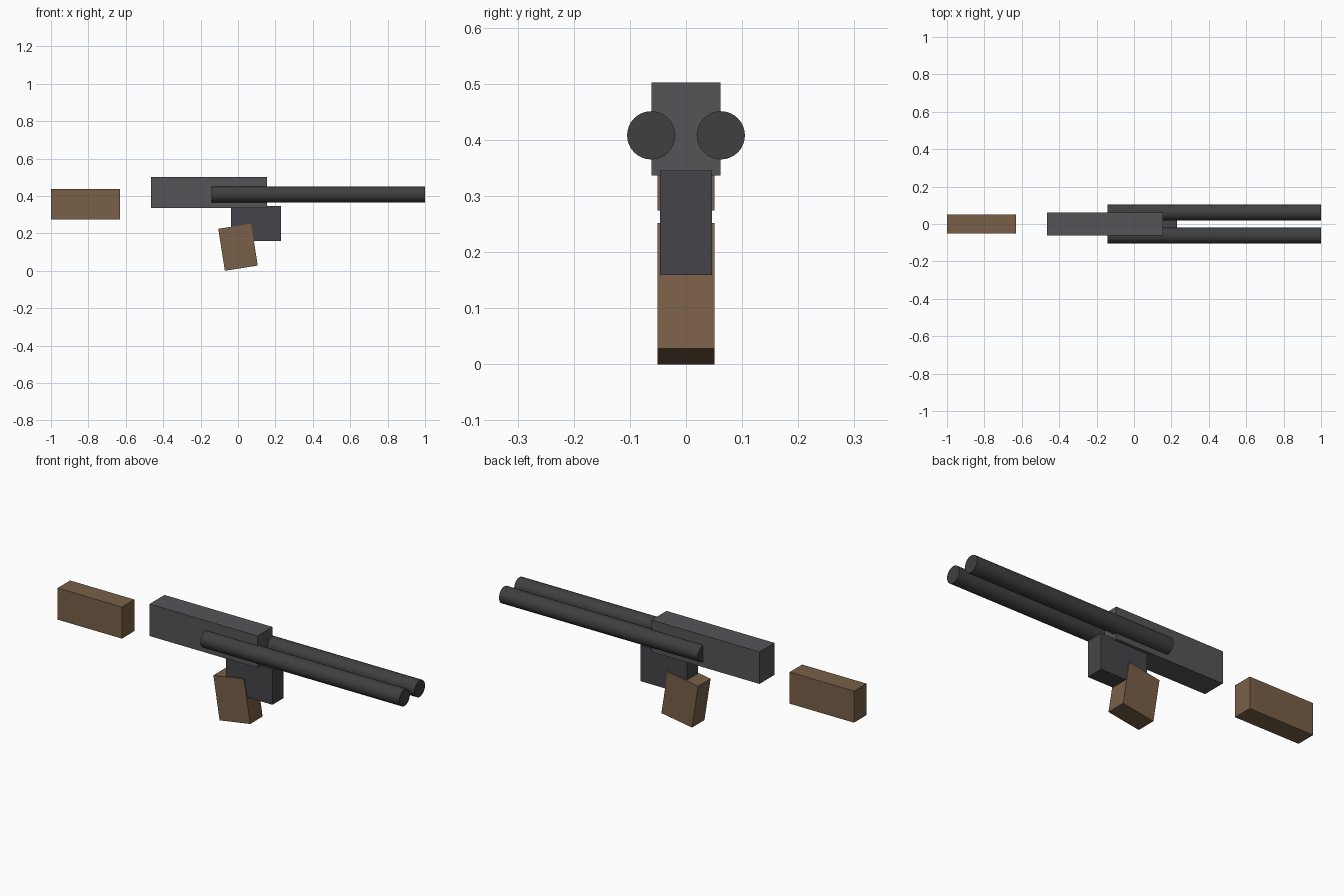
import bpy
from math import radians

if "Cube" in bpy.data.objects:
    bpy.data.objects.remove(bpy.data.objects["Cube"])


def material(name, rgb):
    mat = bpy.data.materials.new(name)
    mat.diffuse_color = (*rgb, 1)
    mat.use_nodes = True
    mat.node_tree.nodes["Principled BSDF"].inputs["Base Color"].default_value = mat.diffuse_color
    return mat


wood = material("wood", (0.19, 0.115, 0.065))
steel = material("steel", (0.09, 0.09, 0.095))
dark_steel = material("dark_steel", (0.06, 0.06, 0.067))
barrel_steel = material("barrel_steel", (0.05, 0.05, 0.05))


def box(name, centre, size, mat, tilt=0):
    bpy.ops.mesh.primitive_cube_add(size=1, location=centre, rotation=(0, radians(tilt), 0))
    obj = bpy.context.object
    obj.name = name
    obj.scale = size
    bpy.ops.object.transform_apply(location=False, rotation=False, scale=True)
    obj.data.materials.append(mat)


def span_box(name, x, half_y, z, mat):
    box(name, (sum(x) / 2, 0, sum(z) / 2), (x[1] - x[0], 2 * half_y, z[1] - z[0]), mat)


# Body blocks along the length
span_box("stock", (-1.0, -0.631), 0.051, (0.274, 0.438), wood)
span_box("receiver", (-0.465, 0.155), 0.0615, (0.336, 0.502), steel)
span_box("magazine", (-0.037, 0.23), 0.046, (0.159, 0.345), dark_steel)

# Tilted grip
box("grip", (0, 0, 0.126), (0.178, 0.102, 0.227), wood, tilt=-9)

# Twin barrels
x0, x1 = -0.142, 1.0
for side, y in (("right", -0.062), ("left", 0.062)):
    bpy.ops.mesh.primitive_cylinder_add(vertices=32, radius=0.043, depth=x1 - x0,
                                        location=((x0 + x1) / 2, y, 0.408),
                                        rotation=(0, radians(90), 0))
    barrel = bpy.context.object
    barrel.name = f"barrel_{side}"
    barrel.data.materials.append(barrel_steel)
    bpy.ops.object.shade_smooth_by_angle(angle=radians(30))
